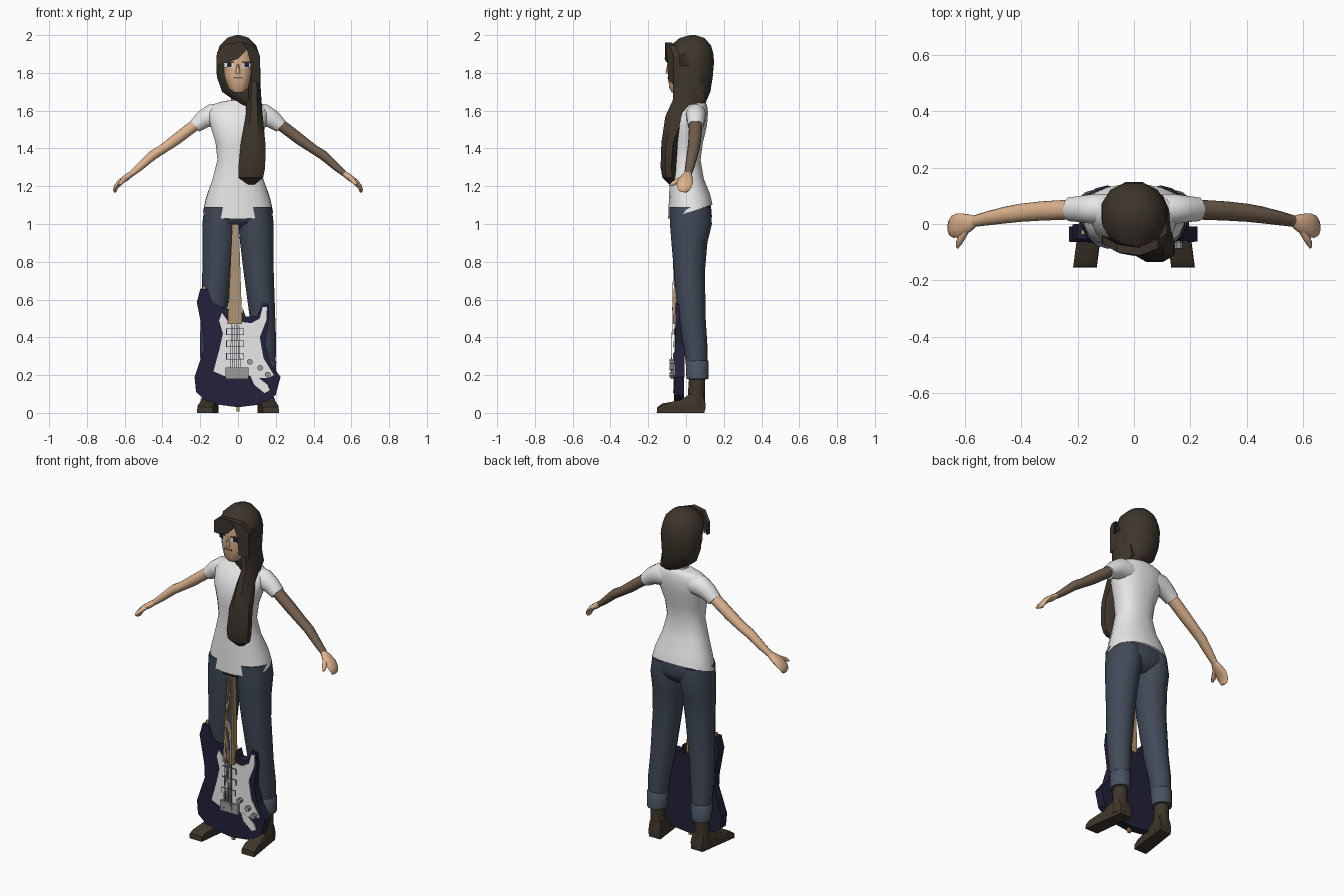
import bpy, bmesh, math
from mathutils import Vector, Matrix


def material(name, r, g, b):
    m = bpy.data.materials.new(name)
    m.diffuse_color = (r, g, b, 1)
    return m


SKIN = material("skin", 0.72, 0.45, 0.27)
INK = material("inked_skin", 0.17, 0.115, 0.075)
HAIR = material("dark_brown_hair", 0.047, 0.036, 0.025)
WHITE = material("white", 0.8, 0.8, 0.8)
DENIM = material("denim", 0.052, 0.068, 0.098)
CUFF = material("faded_denim", 0.065, 0.088, 0.12)
NAVY = material("navy_lacquer", 0.016, 0.015, 0.042)
METAL = material("grey_metal", 0.32, 0.32, 0.32)
WOOD = material("maple_wood", 0.46, 0.27, 0.12)
BOOT = material("boot_leather", 0.05, 0.037, 0.024)


def finish(bm, name, mat, smooth=None):
    bmesh.ops.recalc_face_normals(bm, faces=bm.faces)
    me = bpy.data.meshes.new(name)
    bm.to_mesh(me)
    bm.free()
    me.materials.append(mat)
    if smooth:
        me.polygons.foreach_set("use_smooth", [True] * len(me.polygons))
        me.set_sharp_from_angle(angle=math.radians(smooth))
    ob = bpy.data.objects.new(name, me)
    bpy.context.collection.objects.link(ob)
    return ob


def skin_rings(name, rings, mat, smooth):
    """Bridge a list of point rings and cap both ends."""
    bm = bmesh.new()
    vs = [[bm.verts.new(p) for p in ring] for ring in rings]
    n = len(vs[0])
    for a, b in zip(vs, vs[1:]):
        for i in range(n):
            bm.faces.new((a[i], a[(i + 1) % n], b[(i + 1) % n], b[i]))
    bm.faces.new(vs[0])
    bm.faces.new(vs[-1])
    return finish(bm, name, mat, smooth)


def circle(n, e=2.0):
    """Unit superellipse."""
    out = []
    for i in range(n):
        a = 2 * math.pi * (i + 0.5) / n
        c, s = math.cos(a), math.sin(a)
        out.append((math.copysign(abs(c) ** (2 / e), c), math.copysign(abs(s) ** (2 / e), s)))
    return out


def stack(name, rows, mat, n=16, e=2.0, side=1, smooth=50):
    """Level rings; each row is centre x, z, half width, front y, back y, optional tilt."""
    rings = []
    for cx, z, rx, y0, y1, *tilt in rows:
        t = tilt[0] if tilt else 0
        rings.append([(side * (cx + rx * c), (y0 + y1) / 2 + (y1 - y0) / 2 * s, z + t * s)
                      for c, s in circle(n, e)])
    return skin_rings(name, rings, mat, smooth)


def limb(name, rows, mat, n=10, side=1):
    """Rings square to a path; each row is x, y, z, half thickness, half depth in y."""
    pts = [Vector(r[:3]) for r in rows]
    rings = []
    for i, r in enumerate(rows):
        t = (pts[min(i + 1, len(pts) - 1)] - pts[max(i - 1, 0)]).normalized()
        u = t.cross(Vector((0, 1, 0))).normalized()
        v = u.cross(t)
        ring = [pts[i] + u * r[3] * c + v * r[4] * s for c, s in circle(n)]
        rings.append([(side * p.x, p.y, p.z) for p in ring])
    return skin_rings(name, rings, mat, 60)


def prism(name, pts, y0, y1, mat, lean=0.0, curve=0.0):
    """Front outline in x, z given depth from y0 to y1."""
    rings = [[(x, y + lean * z + curve * x * x, z) for x, z in pts] for y in (y0, y1)]
    return skin_rings(name, rings, mat, None)


def rect(x, z, w, h):
    return [(x - w / 2, z - h / 2), (x + w / 2, z - h / 2), (x + w / 2, z + h / 2), (x - w / 2, z + h / 2)]


# Head and neck
stack("head", [(0, 1.695, .028, -.075, 0), (0, 1.72, .052, -.09, .05), (0, 1.78, .073, -.096, .09),
               (0, 1.85, .08, -.098, .1), (0, 1.93, .08, -.095, .1), (0, 1.96, .05, -.05, .08)],
      SKIN, e=2.7)
stack("neck", [(0, 1.60, .045, .005, .095), (0, 1.66, .037, 0, .08), (0, 1.75, .037, -.02, .07)], SKIN, 12)
stack("nose", [(0, 1.795, .013, -.107, -.08), (0, 1.805, .012, -.109, -.08), (0, 1.85, .006, -.099, -.08)], SKIN, 8)

# Face details
prism("mouth", rect(0, 1.775, .05, .009), -.0985, -.09, INK, curve=3)
for s in (-1, 1):
    prism("eye_white", rect(s * .048, 1.841, .05, .025), -.1, -.092, WHITE, curve=4)
    prism("iris", rect(s * .046, 1.841, .024, .021), -.1015, -.094, NAVY, curve=4)
    prism("eyelash", rect(s * .048, 1.857, .056, .008), -.103, -.094, HAIR, curve=4)

# Hair cap, swept fringe and long side lock
stack("hair_cap", [(0, 2.0, .012, .02, .05), (0, 1.985, .06, -.035, .1), (0, 1.945, .1, -.085, .137),
                   (0, 1.9, .116, -.096, .149), (0, 1.86, .119, -.062, .152), (0, 1.78, .116, -.056, .145),
                   (.012, 1.70, .1, -.045, .132), (.05, 1.65, .065, -.035, .11),
                   (.07, 1.61, .035, -.02, .07)], HAIR, 12, smooth=32)
prism("fringe_left", [(-.113, 1.84), (-.05, 1.858), (0, 1.875), (.03, 1.905), (.048, 1.93), (.02, 1.962),
                      (-.06, 1.955), (-.112, 1.91)], -.113, -.085, HAIR, curve=3.5)
prism("fringe_right", [(.045, 1.93), (.063, 1.87), (.072, 1.76), (.115, 1.74), (.117, 1.89), (.085, 1.945),
                       (.02, 1.962)], -.113, -.08, HAIR, curve=3.5)
stack("hair_lock", [(.09, 1.84, .03, -.065, .06), (.085, 1.75, .036, -.075, .09), (.085, 1.66, .042, -.075, .11),
                    (.086, 1.57, .049, -.115, .03), (.08, 1.43, .07, -.134, -.04), (.073, 1.30, .077, -.138, -.05),
                    (.068, 1.245, .07, -.128, -.05), (.07, 1.21, .02, -.09, -.06)], HAIR, 8, smooth=32)

# Shirt
stack("shirt", [(0, 1.065, .186, -.096, .142, .038), (0, 1.14, .17, -.092, .128, .02), (0, 1.24, .135, -.087, .095),
                (0, 1.34, .11, -.082, .078), (0, 1.43, .12, -.088, .09), (0, 1.52, .148, -.085, .112),
                (0, 1.59, .16, -.05, .117), (0, 1.63, .14, -.015, .112), (0, 1.645, .1, 0, .105),
                (0, 1.653, .055, .002, .098)], WHITE, 20, 2.3)

for s, arm_mat in ((1, INK), (-1, SKIN)):
    side = "left" if s > 0 else "right"
    # Sleeve, arm, hand and thumb
    limb(side + "_sleeve", [(.08, .053, 1.58, .06, .055), (.14, .053, 1.575, .062, .055),
                            (.185, .053, 1.553, .05, .048), (.228, .052, 1.518, .038, .043)], WHITE, 12, s)
    limb(side + "_arm", [(.19, .052, 1.55, .032, .035), (.25, .05, 1.507, .032, .035), (.33, .046, 1.446, .031, .034),
                         (.4, .04, 1.396, .026, .032), (.45, .033, 1.365, .027, .03),
                         (.52, .02, 1.302, .021, .025), (.568, .01, 1.262, .016, .02)], arm_mat, 10, s)
    limb(side + "_hand", [(.562, .011, 1.267, .015, .019), (.585, .004, 1.25, .018, .032),
                          (.62, -.004, 1.226, .016, .043), (.643, -.01, 1.2, .013, .04),
                          (.652, -.015, 1.18, .01, .03), (.65, -.017, 1.17, .006, .02)], SKIN, 10, s)
    limb(side + "_thumb", [(.59, -.01, 1.245, .012, .014), (.61, -.045, 1.228, .013, .014),
                           (.622, -.068, 1.215, .011, .012), (.627, -.083, 1.205, .005, .006)], SKIN, 8, s)
    # Trouser leg with turned-up cuff
    stack(side + "_trouser_leg", [(.093, 1.09, .088, -.088, .13), (.095, 1.0, .096, -.085, .137),
                                  (.1, .9, .091, -.077, .113), (.109, .75, .082, -.064, .1),
                                  (.13, .5, .069, -.043, .104), (.143, .36, .061, -.015, .113),
                                  (.146, .22, .052, .005, .113)], DENIM, 14, side=s)
    stack(side + "_cuff", [(.146, .277, .053, .002, .116), (.146, .272, .058, -.002, .12),
                           (.148, .18, .055, .002, .119), (.148, .178, .045, .012, .108)], CUFF, 14, side=s)
    # Boot shaft and foot
    stack(side + "_boot_shaft", [(.148, .22, .042, .018, .102), (.148, .1, .043, .01, .1),
                                 (.148, .02, .043, .01, .103)], BOOT, 10, side=s)
    foot = [(.098, 0), (.103, .05), (.09, .1), (.02, .1), (-.03, .067), (-.125, .05), (-.152, .03), (-.155, 0)]
    rings = []
    for dx, k in ((-.042, .85), (-.034, 1), (.034, 1), (.042, .85)):
        ring = []
        for y, z in foot:
            x = .15 + dx * (1.0 if y < 0 else .9) - .13 * (y - .03)
            ring.append((s * x, y, z * k))
        rings.append(ring)
    skin_rings(side + "_boot_foot", rings, BOOT, 40)

# Hips joining both legs
stack("hips", [(0, 1.1, .172, -.085, .132), (0, 1.04, .18, -.087, .137), (0, 1.005, .13, -.075, .125),
               (0, .97, .04, -.01, .085)], DENIM, 18, 2.3)

# Guitar body
L = .02
prism("guitar_body", [(-.2, .655), (-.16, .655), (-.135, .59), (-.09, .56), (-.05, .55), (-.04, .5), (.02, .5),
                      (.025, .555), (.04, .51), (.1, .51), (.13, .585), (.16, .575), (.166, .5), (.145, .365),
                      (.175, .26), (.225, .19), (.2, .095), (.125, .045), (0, .03), (-.15, .05), (-.222, .11),
                      (-.23, .19), (-.18, .34), (-.185, .42), (-.218, .585)], -.066, -.013, NAVY, L)
prism("pickguard", [(-.085, .53), (-.1, .49), (-.08, .42), (-.1, .33), (-.13, .22), (-.06, .19), (.05, .2),
                    (.1, .185), (.16, .185), (.19, .2), (.135, .29), (.115, .4), (.15, .49), (.153, .56),
                    (.13, .56), (.115, .5), (.07, .475), (.03, .48), (-.05, .48)], -.07, -.064, WHITE, L)
prism("jack_plate", [(.065, .2), (.085, .15), (.14, .105), (.168, .12), (.155, .15), (.11, .185)],
      -.071, -.064, WHITE, L)
for z in (.43, .365, .3):
    prism("pickup_surround", rect(-.015, z, .095, .034), -.072, -.066, NAVY, L)
    prism("pickup", rect(-.015, z, .089, .029), -.075, -.066, WHITE, L)
prism("bridge", rect(-.005, .21, .12, .06), -.082, -.064, METAL, L)

# Neck, frets and strings
prism("guitar_neck", [(-.055, .47), (.022, .47), (.004, 1.01), (-.03, 1.01)], -.078, -.045, WOOD, L)
for i in range(12):
    z = .5 + .42 * (1 - .9 ** i) / .72
    w = .074 - .04 * (z - .47) / .54
    prism("fret", rect(-.0165 + .004 * (z - .47), z, w, .003), -.08, -.076, METAL, L)
for i in range(6):
    a, b = -.042 + i * .0105, -.025 + i * .0048
    prism("string", [(a, .2), (a + .0028, .2), (b + .002, 1.0), (b, 1.0)], -.084, -.081, METAL, L)

# Control knobs, strap button and end peg
for x, z in ((.063, .27), (.118, .238), (.158, .203)):
    pts = [(x + .016 * c, z + .016 * q) for c, q in circle(8)]
    prism("control_knob", pts, -.092, -.066, METAL, L)
prism("strap_button", rect(-.18, .662, .016, .02), -.05, -.034, WOOD, L)
prism("end_peg", rect(0, .022, .016, .03), -.05, -.034, WOOD, L)
